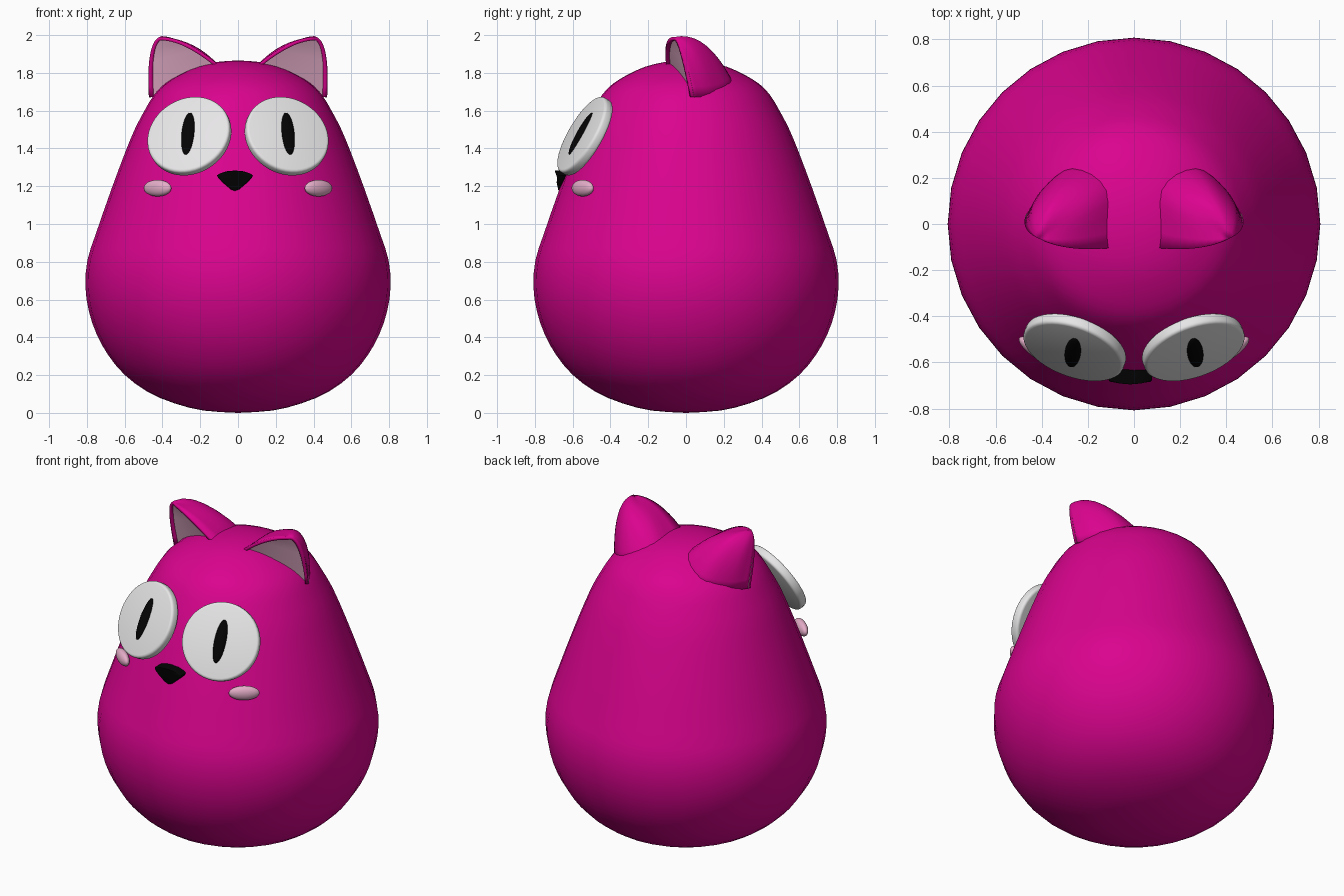
import bpy, bmesh, math
from mathutils import Vector, Matrix

cube = bpy.data.objects.get("Cube")
if cube:
    bpy.data.objects.remove(cube)


def material(name, r, g, b):
    mat = bpy.data.materials.new(name)
    mat.use_nodes = True
    mat.diffuse_color = (r, g, b, 1)
    mat.node_tree.nodes["Principled BSDF"].inputs["Base Color"].default_value = (r, g, b, 1)
    return mat


magenta = material("magenta", 0.7, 0.001, 0.27)
white = material("eye white", 0.8, 0.79, 0.8)
pink = material("soft pink", 0.78, 0.42, 0.58)
black = material("black", 0.001, 0.001, 0.001)


def finish(name, bm, mat, mirrored=False, solid=True, angle=40):
    """Turn a bmesh into a smooth shaded object, optionally mirrored in x."""
    if solid:
        bmesh.ops.recalc_face_normals(bm, faces=bm.faces)
    mesh = bpy.data.meshes.new(name)
    bm.to_mesh(mesh)
    bm.free()
    mesh.materials.append(mat)
    obj = bpy.data.objects.new(name, mesh)
    bpy.context.collection.objects.link(obj)
    bpy.ops.object.select_all(action="DESELECT")
    obj.select_set(True)
    bpy.context.view_layer.objects.active = obj
    bpy.ops.object.shade_smooth_by_angle(angle=math.radians(angle))
    if mirrored:
        mirror = obj.modifiers.new("mirror", "MIRROR")
        mirror.use_mirror_merge = False
    return obj


def frame(center, normal, up_hint):
    """Matrix whose local z is the normal and local y points up the surface."""
    n = Vector(normal).normalized()
    up = Vector(up_hint)
    up = (up - n * up.dot(n)).normalized()
    rot = Matrix((up.cross(n), up, n)).transposed().to_4x4()
    return Matrix.Translation(center) @ rot


def ellipsoid(name, place, size, mat):
    bm = bmesh.new()
    bmesh.ops.create_uvsphere(bm, u_segments=32, v_segments=16, radius=1,
                              matrix=place @ Matrix.Diagonal((*size, 1)))
    return finish(name, bm, mat, mirrored=True, angle=80)


def catmull(a, b, c, d, t):
    return (b * 2 + (c - a) * t + (a * 2 - b * 5 + c * 4 - d) * t * t
            + (b * 3 - a - c * 3 + d) * t ** 3) / 2


def blend(values, steps):
    """Smoothly resample a list of vectors."""
    ext = [values[0] * 2 - values[1], *values, values[-1] * 2 - values[-2]]
    out = [catmull(*ext[i:i + 4], k / steps)
           for i in range(len(values) - 1) for k in range(steps)]
    return out + [values[-1]]


# Body: smooth pear profile spun around the z axis
profile = [(0, 0), (.18, .012), (.335, .05), (.48, .112), (.602, .203), (.69, .31),
           (.75, .42), (.79, .54), (.808, .67), (.797, .81), (.752, .95), (.67, 1.185),
           (.597, 1.38), (.545, 1.505), (.495, 1.6), (.447, 1.68), (.39, 1.74),
           (.31, 1.79), (.215, 1.833), (.11, 1.858), (0, 1.866)]
bm = bmesh.new()
points = [bm.verts.new(p) for p in blend([Vector((r, 0, z)) for r, z in profile], 2)]
edges = [bm.edges.new(pair) for pair in zip(points, points[1:])]
bmesh.ops.spin(bm, geom=points + edges, axis=(0, 0, 1), cent=(0, 0, 0),
               angle=math.tau, steps=32)
bmesh.ops.remove_doubles(bm, verts=bm.verts, dist=0.001)
finish("body", bm, magenta, angle=80)

# Eyes: bevelled discs leaning back, with domed slit pupils on their faces
eye = frame((-.257, -.535, 1.465), (-.3, -.82, .48), (-.08, 0, 1))
bm = bmesh.new()
bmesh.ops.create_cone(bm, cap_ends=True, segments=48, radius1=.229, radius2=.229, depth=.054)
rims = [e for e in bm.edges if abs(e.verts[0].co.z - e.verts[1].co.z) < .001]
bmesh.ops.bevel(bm, geom=rims, offset=.015, segments=3, profile=.5, affect="EDGES")
bm.transform(eye)
finish("eyes", bm, white, mirrored=True)
ellipsoid("pupils", eye @ Matrix.Translation((0, 0, .027)), (.035, .127, .02), black)

# Cheeks: flattened blobs against the body
cheek = frame((-.426, -.547, 1.19), (-.6, -.8, 0), (0, 0, 1))
ellipsoid("cheeks", cheek, (.089, .044, .03), pink)

# Nose: rounded triangle, narrower and set back at the tip
outline = [(0, -.062), (.022, -.052), (.057, -.022), (.089, .008), (.095, .023),
           (.08, .033), (.045, .044), (0, .048)]
outline += [(-x, z) for x, z in reversed(outline[1:-1])]
bm = bmesh.new()
face = bm.faces.new([bm.verts.new((x, 0, z)) for x, z in outline])
front = bmesh.ops.extrude_face_region(bm, geom=[face])["geom"]
front_face = next(g for g in front if isinstance(g, bmesh.types.BMFace))
for v in front_face.verts:
    v.co.y = -.12 + .4 * max(0, -v.co.z) + 2 * v.co.x ** 2
bmesh.ops.bevel(bm, geom=list(front_face.edges), offset=.009, segments=2,
                profile=.5, affect="EDGES")
bm.transform(Matrix.Translation((-.016, -.58, 1.235)))
finish("nose", bm, black, angle=60)

# Ears: cupped shells swept from the tip down to a U-shaped base
tip = Vector((-.415, -.062, 1.99))
ribs = [((-.488, -.03, 1.96), (-.472, .03, 1.672)),
        ((-.465, .07, 1.985), (-.39, .16, 1.675)),
        ((-.345, .12, 2.03), (-.255, .26, 1.72)),
        ((-.21, .06, 1.985), (-.09, .17, 1.8)),
        ((-.28, -.13, 1.995), (-.075, -.1, 1.82))]
ROWS = 10


def ear_row(t):
    return blend([tip * (1 - t) ** 2 + Vector(c) * 2 * t * (1 - t) + Vector(b) * t * t
                  for c, b in ribs], 4)


def fan_grid(bm, rows, facing):
    """Faces from the tip through successive rows, turned towards +y or -y."""
    top = bm.verts.new(tip)
    grid = [[bm.verts.new(p) for p in row] for row in rows]
    for i in range(len(grid[0]) - 1):
        bm.faces.new((top, grid[0][i], grid[0][i + 1]))
        for a, b in zip(grid, grid[1:]):
            bm.faces.new((a[i], b[i], b[i + 1], a[i + 1]))
    bm.normal_update()
    if sum(f.normal.y for f in bm.faces) * facing < 0:
        bmesh.ops.reverse_faces(bm, faces=bm.faces)


rows = [ear_row(k / ROWS) for k in range(1, ROWS + 1)]
bm = bmesh.new()
fan_grid(bm, rows, 1)
ears = finish("ears", bm, magenta, mirrored=True, solid=False, angle=60)
shell = ears.modifiers.new("shell", "SOLIDIFY")
shell.thickness = .018
shell.offset = -1

# Inner ears: panels stretched between the two rims, set slightly back
bm = bmesh.new()
inset = Vector((.004, .015, -.004))
panel = [[row[0].lerp(row[-1], k / 6) + inset * min(1, 2 * (n + 1) / ROWS)
          for k in range(7)] for n, row in enumerate(rows)]
fan_grid(bm, panel, -1)
finish("inner_ears", bm, pink, mirrored=True, solid=False, angle=60)
